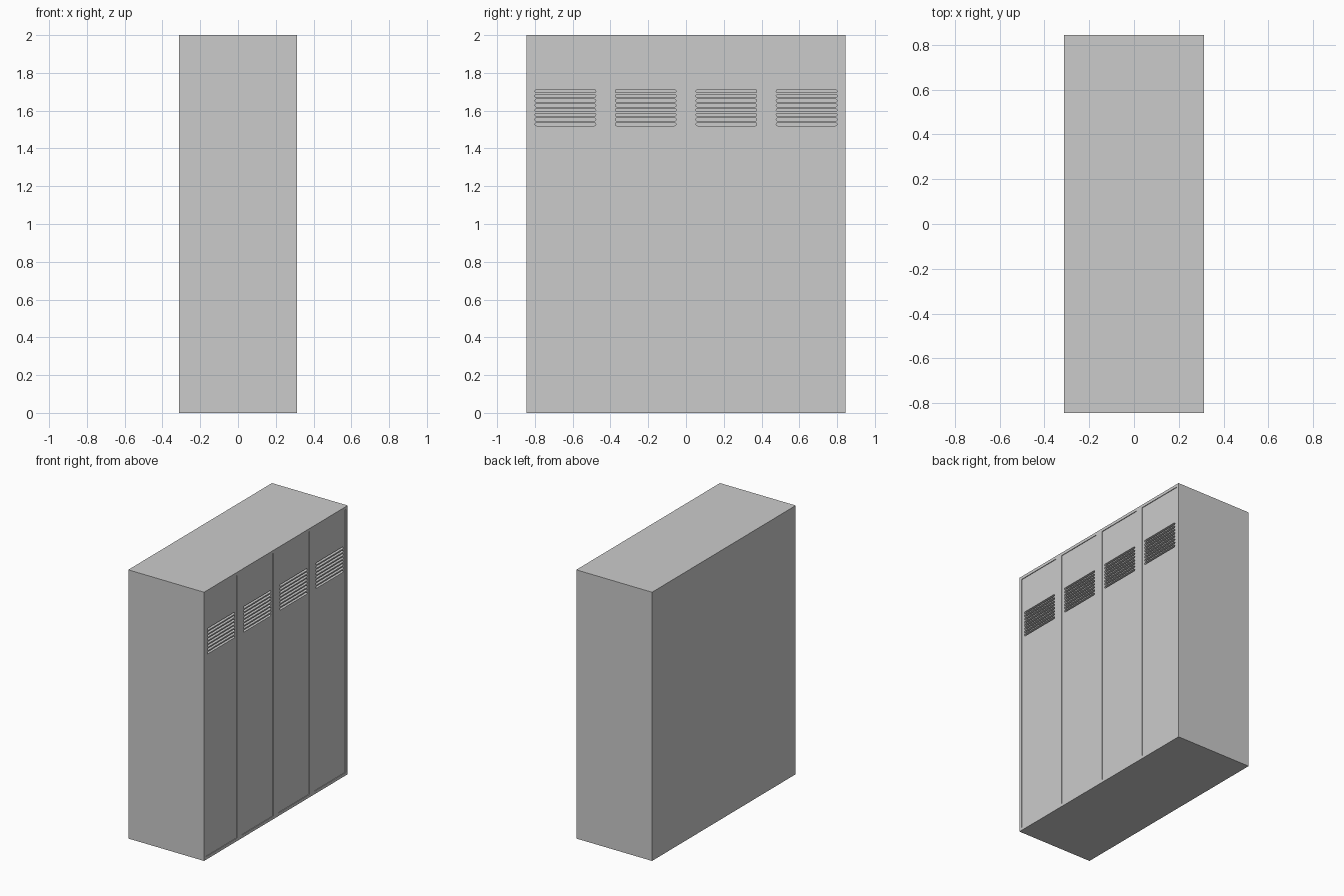
import bpy, bmesh, math
from mathutils import Matrix, Vector

if "Cube" in bpy.data.objects:
    bpy.data.objects.remove(bpy.data.objects["Cube"])

W, L, H = 0.624, 1.69, 2.0      # depth (x), length (y), height (z)
FACE = W / 2                    # door side is +x
RECESS, SLOT = 0.005, 0.025     # depths of door panels and vent slots
DOORS = [(-0.822, -0.455), (-0.397, -0.03), (0.03, 0.397), (0.455, 0.822)]


def add_object(name, bm):
    bmesh.ops.recalc_face_normals(bm, faces=bm.faces)
    mesh = bpy.data.meshes.new(name)
    bm.to_mesh(mesh)
    bm.free()
    ob = bpy.data.objects.new(name, mesh)
    bpy.context.collection.objects.link(ob)
    return ob


def box(bm, x0, x1, y0, y1, z0, z1):
    size = Matrix.Diagonal((x1 - x0, y1 - y0, z1 - z0, 1))
    centre = Matrix.Translation(((x0 + x1) / 2, (y0 + y1) / 2, (z0 + z1) / 2))
    bmesh.ops.create_cube(bm, size=1, matrix=centre @ size)


def slot(bm, y, z, length, height, x0, x1):
    """Round-ended bar lying along y, extruded along x."""
    r, steps, pts = height / 2, 6, []
    for side in (1, -1):
        for i in range(steps + 1):
            a = -math.pi / 2 + math.pi * i / steps
            pts.append((side * (length / 2 - r + r * math.cos(a)), side * r * math.sin(a)))
    face = bm.faces.new([bm.verts.new((x0, y + p, z + q)) for p, q in pts])
    ext = bmesh.ops.extrude_face_region(bm, geom=[face], use_keep_orig=True)
    verts = [v for v in ext["geom"] if isinstance(v, bmesh.types.BMVert)]
    bmesh.ops.translate(bm, verts=verts, vec=Vector((x1 - x0, 0, 0)))


def cut(target, cutter):
    cutter.hide_render = True
    cutter.hide_viewport = True
    mod = target.modifiers.new(cutter.name, 'BOOLEAN')
    mod.operation, mod.solver, mod.object = 'DIFFERENCE', 'EXACT', cutter


# Cabinet body
bm = bmesh.new()
box(bm, -W / 2, FACE, -L / 2, L / 2, 0, H)
cabinet = add_object("cabinet_body", bm)

# Four shallow door panels
bm = bmesh.new()
for y0, y1 in DOORS:
    box(bm, FACE - RECESS, FACE + 0.1, y0, y1, 0.022, 1.978)
cut(cabinet, add_object("door_panel_cutter", bm))

# Eight vent slots in each door
bm = bmesh.new()
for y0, y1 in DOORS:
    for i in range(8):
        slot(bm, (y0 + y1) / 2, 1.528 + i * 0.025, 0.322, 0.016,
             FACE - RECESS - SLOT, FACE + 0.05)
cut(cabinet, add_object("vent_slot_cutter", bm))
